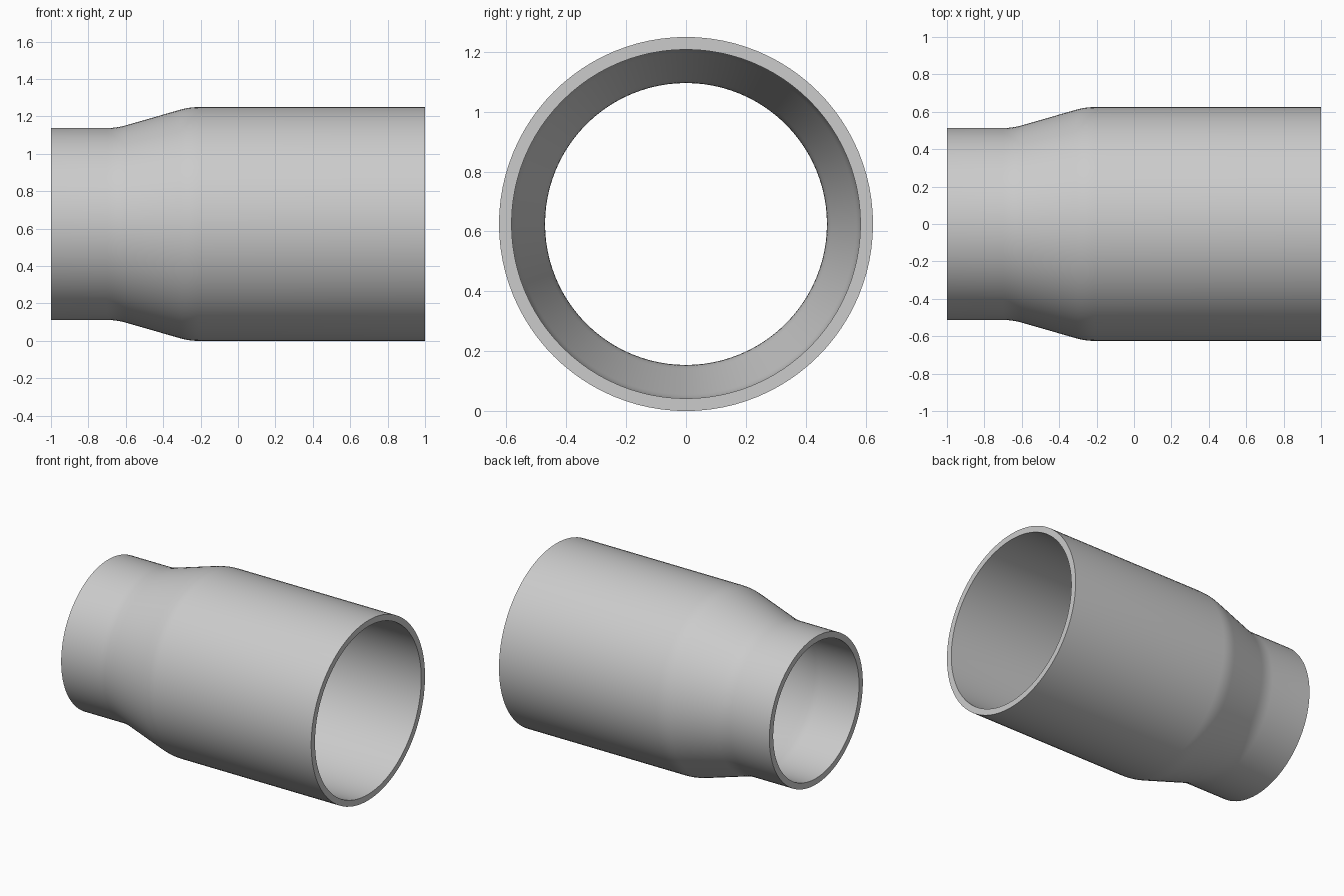
import bpy, bmesh, math
from mathutils import Matrix, Vector

cube = bpy.data.objects.get("Cube")
if cube:
    bpy.data.objects.remove(cube, do_unlink=True)

SEGMENTS = 96
BIG_R, SMALL_R = 0.625, 0.513
WALL = 0.042

# Plain grey material
grey = bpy.data.materials.new("plain_grey")
grey.use_nodes = True
colour = (0.6, 0.6, 0.6, 1)
grey.diffuse_color = colour
grey.node_tree.nodes["Principled BSDF"].inputs["Base Color"].default_value = colour


def rounded(points, reach=0.05, steps=5):
    """Soften the inner corners of an open profile."""
    pts = [Vector(p) for p in points]
    out = [pts[0]]
    for a, b, c in zip(pts, pts[1:], pts[2:]):
        start = b + (a - b).normalized() * reach
        end = b + (c - b).normalized() * reach
        for i in range(steps + 1):
            t = i / steps
            out.append(start * (1 - t) ** 2 + b * 2 * t * (1 - t) + end * t ** 2)
    return out + [pts[-1]]


def wall_profile(inset):
    return rounded([(-1, SMALL_R - inset), (-0.65, SMALL_R - inset),
                    (-0.26, BIG_R - inset), (1, BIG_R - inset)])


# Reducer sleeve: closed wall section spun around the x axis
profile = wall_profile(0) + wall_profile(WALL)[::-1]
bm = bmesh.new()
rings = []
for s in range(SEGMENTS):
    turn = Matrix.Rotation(math.tau * s / SEGMENTS, 3, "X")
    rings.append([bm.verts.new(turn @ Vector((x, 0, r))) for x, r in profile])
for s in range(SEGMENTS):
    a, b = rings[s], rings[(s + 1) % SEGMENTS]
    for i in range(len(profile)):
        j = (i + 1) % len(profile)
        bm.faces.new((a[i], a[j], b[j], b[i]))
bmesh.ops.recalc_face_normals(bm, faces=bm.faces)
mesh = bpy.data.meshes.new("reducer_sleeve")
bm.to_mesh(mesh)
bm.free()
mesh.materials.append(grey)

sleeve = bpy.data.objects.new("reducer_sleeve", mesh)
sleeve.location.z = BIG_R
bpy.context.collection.objects.link(sleeve)
bpy.context.view_layer.objects.active = sleeve
sleeve.select_set(True)
bpy.ops.object.shade_smooth_by_angle(angle=math.radians(35))
